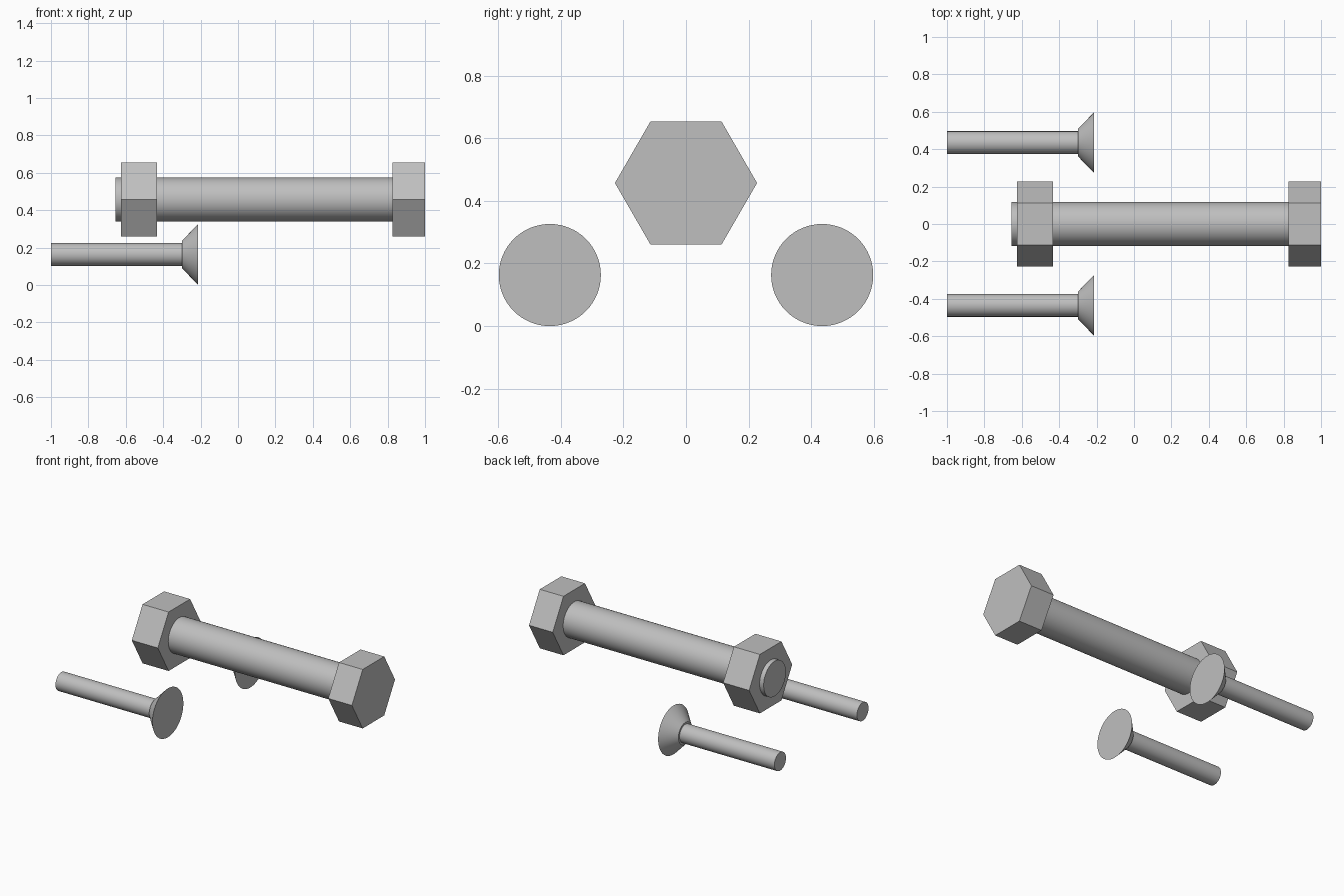
import bpy, bmesh
from math import cos, sin, tau, radians

if "Cube" in bpy.data.objects:
    bpy.data.objects.remove(bpy.data.objects["Cube"])

steel = bpy.data.materials.new("grey_steel")
steel.use_nodes = True
GREY = (0.52, 0.52, 0.52, 1)
steel.diffuse_color = GREY
steel.node_tree.nodes["Principled BSDF"].inputs["Base Color"].default_value = GREY


def lathe(name, profile, sides, y, z):
    """Turn (x, radius) points around a lengthwise axis, with capped ends."""
    bm = bmesh.new()
    rings = [[bm.verts.new((x, r * cos(tau * i / sides), r * sin(tau * i / sides)))
              for i in range(sides)] for x, r in profile]
    for a, b in zip(rings, rings[1:]):
        for i in range(sides):
            j = (i + 1) % sides
            bm.faces.new((a[i], a[j], b[j], b[i]))
    bm.faces.new(rings[0])
    bm.faces.new(rings[-1])
    bmesh.ops.recalc_face_normals(bm, faces=bm.faces)
    mesh = bpy.data.meshes.new(name)
    bm.to_mesh(mesh)
    bm.free()
    mesh.materials.append(steel)
    obj = bpy.data.objects.new(name, mesh)
    obj.location = (0, y, z)
    bpy.context.collection.objects.link(obj)
    if sides > 6:
        bpy.ops.object.select_all(action='DESELECT')
        obj.select_set(True)
        bpy.context.view_layer.objects.active = obj
        bpy.ops.object.shade_smooth_by_angle(angle=radians(30))
    return obj


# Large hexagonal bolt with its nut
BOLT_Z = 0.457
HEX_R = 0.227
lathe("bolt_shaft", [(-0.655, 0.117), (0.83, 0.117)], 64, 0, BOLT_Z)
lathe("bolt_head", [(0.825, HEX_R), (1.0, HEX_R)], 6, 0, BOLT_Z)
lathe("bolt_nut", [(-0.625, HEX_R), (-0.433, HEX_R)], 6, 0, BOLT_Z)

# Two countersunk screws, one on each side of the bolt
for side, label in ((-1, "front"), (1, "back")):
    lathe(label + "_screw",
          [(-1.0, 0.061), (-0.3, 0.061), (-0.3, 0.073), (-0.213, 0.163)],
          64, side * 0.435, 0.163)
